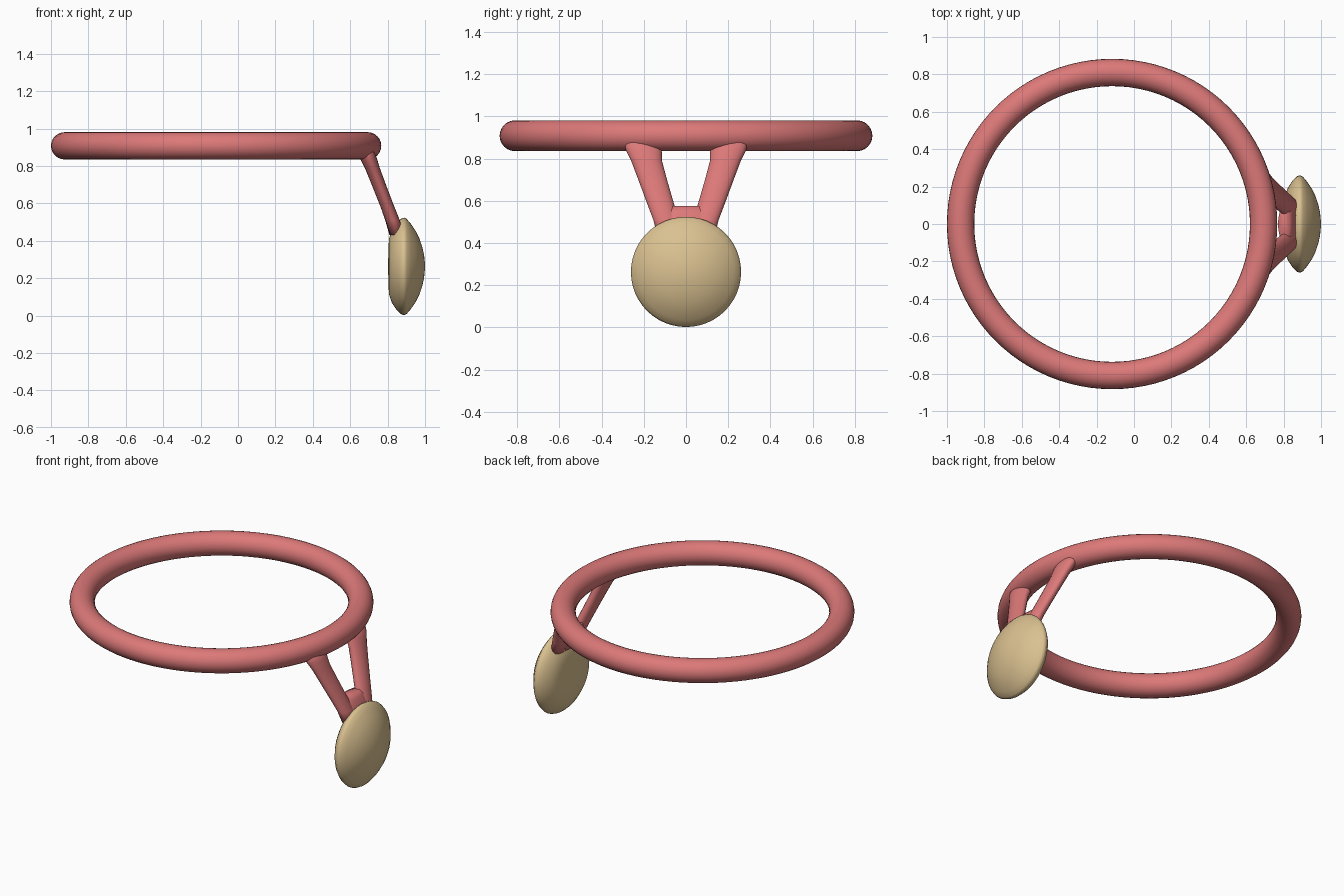
import bpy, bmesh, math
from mathutils import Vector

if "Cube" in bpy.data.objects:
    bpy.data.objects.remove(bpy.data.objects["Cube"])


def material(name, rgb):
    m = bpy.data.materials.new(name)
    m.diffuse_color = (*rgb, 1)
    m.use_nodes = True
    m.node_tree.nodes["Principled BSDF"].inputs["Base Color"].default_value = m.diffuse_color
    return m


red = material("soft red", (0.72, 0.19, 0.19))
tan = material("warm tan", (0.70, 0.53, 0.28))


def finish(name, bm, mat):
    bmesh.ops.recalc_face_normals(bm, faces=bm.faces)
    me = bpy.data.meshes.new(name)
    bm.to_mesh(me)
    bm.free()
    ob = bpy.data.objects.new(name, me)
    bpy.context.collection.objects.link(ob)
    me.materials.append(mat)
    for p in me.polygons:
        p.use_smooth = True
    return ob


def skin(bm, rings, closed=False):
    """Bridge equal rings of vertices, capping the ends unless closed."""
    n = len(rings[0])
    pairs = list(zip(rings, rings[1:]))
    if closed:
        pairs.append((rings[-1], rings[0]))
    for a, b in pairs:
        for i in range(n):
            j = (i + 1) % n
            bm.faces.new((a[i], a[j], b[j], b[i]))
    if not closed:
        bm.faces.new(rings[0])
        bm.faces.new(rings[-1])


def loft(name, sections, mat, n=20):
    """Horizontal ellipses: (x, y, z, half x, half y)."""
    bm = bmesh.new()
    rings = []
    for x, y, z, rx, ry in sections:
        rings.append([bm.verts.new((x + rx * math.cos(2 * math.pi * k / n),
                                    y + ry * math.sin(2 * math.pi * k / n), z))
                      for k in range(n)])
    skin(bm, rings)
    return finish(name, bm, mat)


# Main hoop
bpy.ops.mesh.primitive_torus_add(location=(-0.117, 0, 0.908), major_radius=0.81,
                                 minor_radius=0.073, major_segments=96, minor_segments=24)
hoop = bpy.context.object
hoop.name = "hoop"
hoop.data.materials.append(red)
bpy.ops.object.shade_smooth()

# Pair of struts leaning outward and converging on the disc
for side, label in ((-1, "front"), (1, "back")):
    loft(label + "_strut", [
        (0.672, side * 0.215, 0.91, 0.04, 0.085),
        (0.698, side * 0.200, 0.84, 0.045, 0.085),
        (0.718, side * 0.187, 0.79, 0.040, 0.073),
        (0.753, side * 0.158, 0.70, 0.038, 0.068),
        (0.792, side * 0.125, 0.60, 0.037, 0.064),
        (0.827, side * 0.095, 0.51, 0.038, 0.060),
        (0.850, side * 0.080, 0.43, 0.036, 0.055)], red)

# Web joining the struts just above the disc
loft("strut_web", [
    (0.800, 0, 0.575, 0.030, 0.085),
    (0.810, 0, 0.550, 0.037, 0.125),
    (0.830, 0, 0.500, 0.040, 0.148),
    (0.848, 0, 0.430, 0.038, 0.125)], red)

# Domed disc, revolved about the x axis: (x, radius)
profile = [(0.803, 0.02), (0.804, 0.10), (0.808, 0.15), (0.823, 0.195), (0.850, 0.235),
           (0.872, 0.255), (0.888, 0.261), (0.902, 0.254), (0.924, 0.228), (0.950, 0.190),
           (0.970, 0.150), (0.985, 0.105), (0.995, 0.06), (0.999, 0.02)]
bm = bmesh.new()
N = 48
skin(bm, [[bm.verts.new((x, r * math.cos(2 * math.pi * k / N),
                         0.263 + r * math.sin(2 * math.pi * k / N))) for k in range(N)]
          for x, r in profile])
finish("disc", bm, tan)
